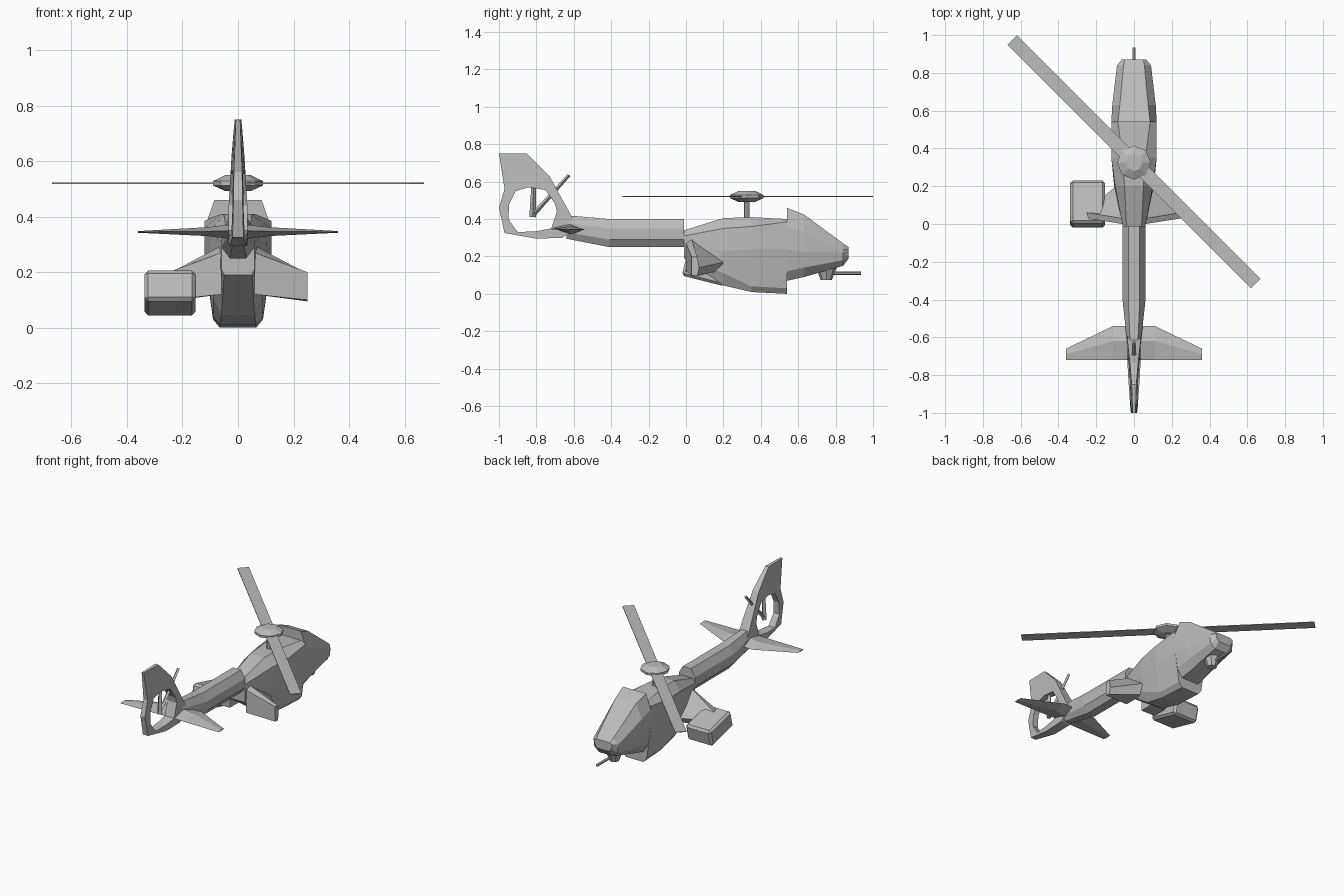
import bpy, bmesh, math
from mathutils import Matrix, Vector

cube = bpy.data.objects.get("Cube")
if cube:
    bpy.data.objects.remove(cube)

grey = bpy.data.materials.new("plain_grey")
grey.use_nodes = True
colour = (0.5, 0.5, 0.5, 1)
grey.diffuse_color = colour
grey.node_tree.nodes["Principled BSDF"].inputs["Base Color"].default_value = colour


def finish(name, bm):
    bmesh.ops.recalc_face_normals(bm, faces=bm.faces)
    mesh = bpy.data.meshes.new(name)
    bm.to_mesh(mesh)
    bm.free()
    mesh.materials.append(grey)
    obj = bpy.data.objects.new(name, mesh)
    bpy.context.collection.objects.link(obj)
    return obj


def loft(name, rings):
    """Skin a closed solid over rings of points."""
    bm = bmesh.new()
    loops = [[bm.verts.new(p) for p in ring] for ring in rings]
    n = len(loops[0])
    for a, b in zip(loops, loops[1:]):
        for i in range(n):
            j = (i + 1) % n
            bm.faces.new((a[i], a[j], b[j], b[i]))
    bm.faces.new(loops[0])
    bm.faces.new(loops[-1])
    return finish(name, bm)


def section(y, half):
    """Symmetric cross-section from its right half, listed top to bottom."""
    return [(x, y, z) for x, z in half] + [(-x, y, z) for x, z in reversed(half)]


def box(name, size, centre, rotation=Matrix(), bevel=0):
    bm = bmesh.new()
    bmesh.ops.create_cube(bm, size=1)
    bmesh.ops.scale(bm, vec=size, verts=bm.verts)
    if bevel:
        bmesh.ops.bevel(bm, geom=bm.edges[:], offset=bevel, segments=1, affect='EDGES')
    bm.transform(Matrix.Translation(centre) @ rotation)
    return finish(name, bm)


def rod(name, start, end, r1, r2, sides=6):
    start, end = Vector(start), Vector(end)
    bm = bmesh.new()
    bmesh.ops.create_cone(bm, cap_ends=True, segments=sides, radius1=r1, radius2=r2,
                          depth=(end - start).length)
    turn = (end - start).to_track_quat('Z', 'Y').to_matrix().to_4x4()
    bm.transform(Matrix.Translation((start + end) / 2) @ turn)
    return finish(name, bm)


# Fuselage, cockpit and tail boom
loft("fuselage", [
    section(-.01, [(.04, .34), (.06, .31), (.06, .25), (.06, .21), (.05, .19)]),
    section(.2, [(.05, .405), (.1, .35), (.105, .23), (.09, .11), (.06, .045)]),
    section(.35, [(.06, .41), (.12, .36), (.12, .24), (.09, .04), (.065, .01)]),
    section(.54, [(.085, .4), (.12, .385), (.12, .24), (.09, .03), (.065, 0)])])
loft("cockpit", [
    section(.54, [(.085, .46), (.12, .36), (.12, .24), (.1, .12), (.065, .07)]),
    section(.63, [(.075, .425), (.115, .33), (.115, .22), (.1, .14), (.06, .09)]),
    section(.84, [(.055, .27), (.09, .235), (.09, .22), (.085, .18), (.05, .15)]),
    section(.87, [(.05, .25), (.065, .24), (.065, .23), (.06, .21), (.045, .19)])])
boom = [(.03, .4), (.06, .35), (.06, .29), (.03, .25)]
loft("tail_boom", [
    section(-.64, [(.02, .42), (.035, .38), (.035, .33), (.02, .295)]),
    section(-.41, boom), section(-.01, boom)])

# Tail fin with the open ring
outer = [(-1, .75), (-.85, .75), (-.73, .63), (-.62, .43), (-.58, .36),
         (-.66, .3), (-.8, .295), (-.97, .325), (-1, .46), (-.97, .56)]
inner = [(-.91, .55), (-.84, .57), (-.75, .555), (-.70, .48), (-.69, .44),
         (-.72, .35), (-.8, .335), (-.9, .33), (-.95, .4), (-.945, .48)]


def half_width(y, z):
    return min(.035, .035 - .06 * (z - .42)) * min(1, 1 + 2 * (y + .75))


bm = bmesh.new()
loops = [[bm.verts.new((s * half_width(y, z), y, z)) for y, z in path]
         for path, s in ((outer, 1), (outer, -1), (inner, -1), (inner, 1))]
for k in range(4):
    a, b = loops[k], loops[(k + 1) % 4]
    for i in range(len(outer)):
        j = (i + 1) % len(outer)
        bm.faces.new((a[i], a[j], b[j], b[i]))
finish("tail_fin", bm)

# Tail rotor
rod("tail_rotor_blade_long", (0, -.82, .42), (0, -.625, .635), .013, .009, 4)
rod("tail_rotor_blade_upright", (0, -.82, .41), (0, -.815, .575), .018, .012, 4)

# Stabilisers and stub wings, one of each per side
root = [(-.54, .345), (-.62, .375), (-.72, .35), (-.62, .315)]
middle = [(-.54, .345), (-.62, .362), (-.72, .347), (-.62, .33)]
tip = [(-.66, .345), (-.69, .348), (-.72, .345), (-.69, .342)]
wing_root = [(0, .27), (.03, .295), (.23, .175), (.16, .12), (0, .12)]
wing_tip = [(.03, .2), (.06, .195), (.07, .14), (.06, .095), (.03, .1)]
for side, s in (("left", 1), ("right", -1)):
    loft(side + "_stabiliser", [[(s * x, y, z) for y, z in path]
                                for x, path in ((0, root), (.11, middle), (.36, tip))])
    loft(side + "_wing", [[(s * x, y, z) for y, z in path]
                          for x, path in ((.06, wing_root), (.25, wing_tip))])

# Single weapon pod, tilted nose down
box("right_pod", (.185, .235, .115), (-.245, .105, .125),
    Matrix.Rotation(math.radians(-14), 4, 'X'), .014)

# Main rotor
box("main_blade", (1.824, .071, .005), (0, .33, .52),
    Matrix.Rotation(math.radians(-45), 4, 'Z'))
hub = [(.045, .492), (.09, .512), (.09, .528), (.045, .55)]
loft("rotor_hub", [[(r * math.cos(i * math.pi / 4), .325 + r * math.sin(i * math.pi / 4), z)
                    for i in range(8)] for r, z in hub])
rod("rotor_mast", (0, .325, .4), (0, .325, .5), .015, .015, 8)

# Nose gun
rod("gun_turret", (0, .75, .075), (0, .75, .14), .03, .055, 8)
rod("gun_barrel", (0, .76, .11), (0, .935, .11), .009, .009)
